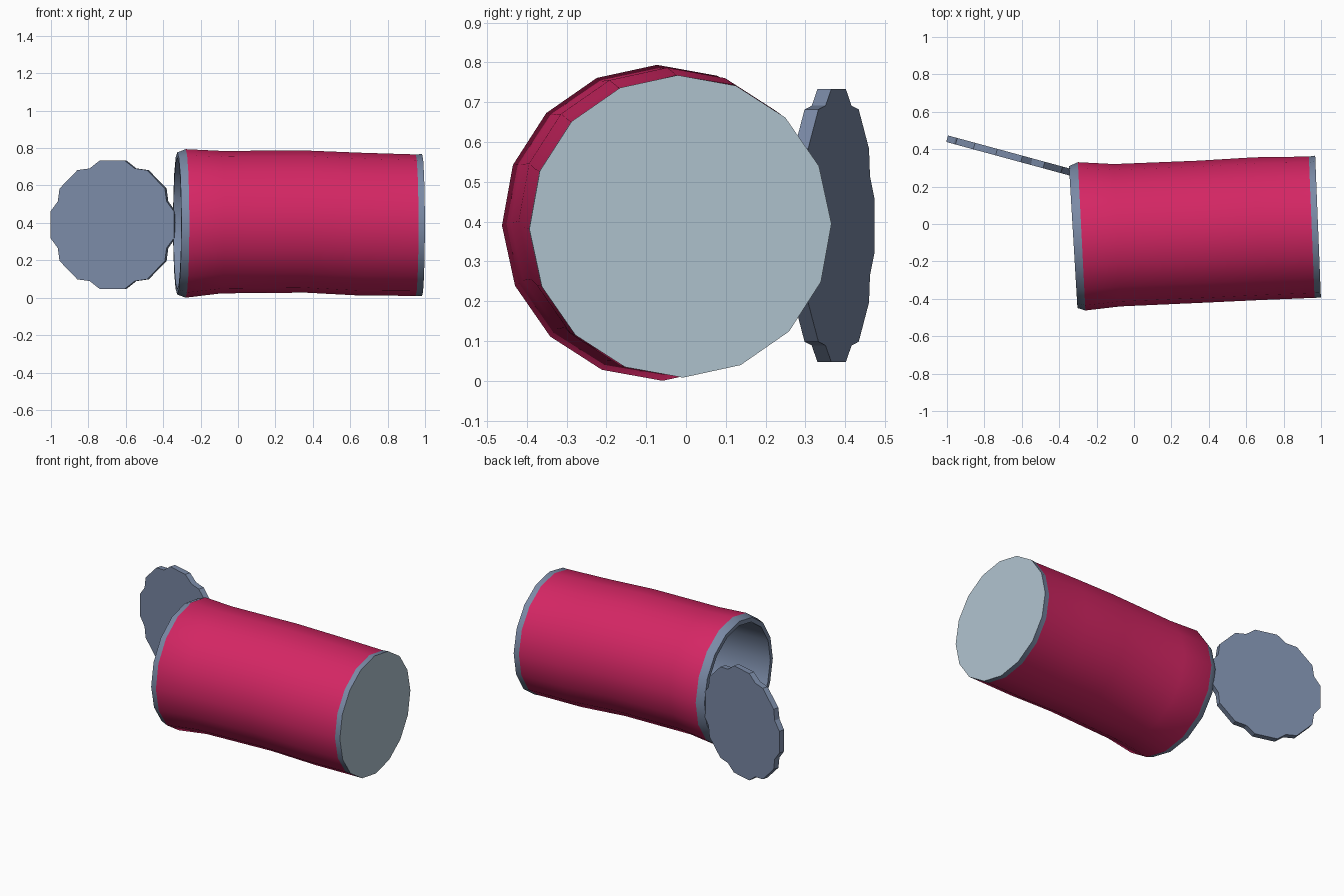
import bpy, bmesh, math
from mathutils import Vector, Matrix

if "Cube" in bpy.data.objects:
    bpy.data.objects.remove(bpy.data.objects["Cube"])


def material(name, rgb):
    m = bpy.data.materials.new(name)
    m.diffuse_color = (*rgb, 1)
    m.use_nodes = True
    m.node_tree.nodes["Principled BSDF"].inputs["Base Color"].default_value = m.diffuse_color
    return m


PINK = material("label_pink", (0.658, 0.0194, 0.127))
STEEL = material("slate_steel", (0.195, 0.254, 0.381))
PALE = material("pale_base", (0.429, 0.539, 0.617))


def finish(bm, name, mats, smooth):
    bmesh.ops.recalc_face_normals(bm, faces=bm.faces[:])
    me = bpy.data.meshes.new(name)
    bm.to_mesh(me)
    bm.free()
    for m in mats:
        me.materials.append(m)
    if smooth:
        me.shade_smooth()
        me.set_sharp_from_angle(angle=math.radians(35))
    ob = bpy.data.objects.new(name, me)
    bpy.context.collection.objects.link(ob)
    return ob


# Can: slightly bent 16-sided loft, (x, y, z, radius, tilt, colour of band to next ring)
SIDES = 16
RINGS = [
    (0.945, -0.018, 0.390, 0.355, 2.3, 1),   # inside bottom
    (-0.325, -0.070, 0.397, 0.352, 3.4, 1),  # inner lip
    (-0.325, -0.070, 0.397, 0.380, 3.4, 1),  # outer lip
    (-0.280, -0.066, 0.397, 0.397, 2.9, 0),  # label start
    (-0.090, -0.060, 0.404, 0.381, 2.6, 0),
    (0.360, -0.041, 0.407, 0.380, 2.5, 0),
    (0.660, -0.025, 0.393, 0.382, 2.4, 0),
    (0.950, -0.017, 0.388, 0.378, 2.3, 1),   # label end
    (0.984, -0.014, 0.388, 0.380, 2.3, 1),   # base edge
]
bm = bmesh.new()
loops = []
for x, y, z, r, tilt, _ in RINGS:
    a = math.radians(tilt)
    side = Vector((-math.sin(a), math.cos(a), 0))
    loop = []
    for k in range(SIDES):
        t = math.radians(1) + 2 * math.pi * k / SIDES
        p = Vector((x, y, z)) + r * (math.cos(t) * side + math.sin(t) * Vector((0, 0, 1)))
        loop.append(bm.verts.new(p))
    loops.append(loop)
for i in range(len(loops) - 1):
    a, b = loops[i], loops[i + 1]
    for k in range(SIDES):
        n = (k + 1) % SIDES
        bm.faces.new((a[k], a[n], b[n], b[k])).material_index = RINGS[i][5]
bm.faces.new(loops[0]).material_index = 1
bm.faces.new(loops[-1]).material_index = 2
finish(bm, "tin_can", [PINK, STEEL, PALE], True)

# Opened lid: thin disc with eight notches in its edge
bm = bmesh.new()
outline = []
for k in range(8):
    for offset, r in ((-11.5, 0.35), (11.5, 0.35), (22.5, 0.326)):
        t = math.radians(45 * k + offset)
        outline.append(bm.verts.new((r * math.cos(t), -0.018, r * math.sin(t))))
face = bm.faces.new(outline)
new = bmesh.ops.extrude_face_region(bm, geom=[face])["geom"]
bmesh.ops.translate(bm, vec=(0, 0.036, 0),
                    verts=[g for g in new if isinstance(g, bmesh.types.BMVert)])
lid = finish(bm, "open_lid", [STEEL], False)
lid.matrix_world = Matrix.Translation((-0.668, 0.366, 0.39)) @ Matrix.Rotation(math.radians(-15.2), 4, 'Z')
